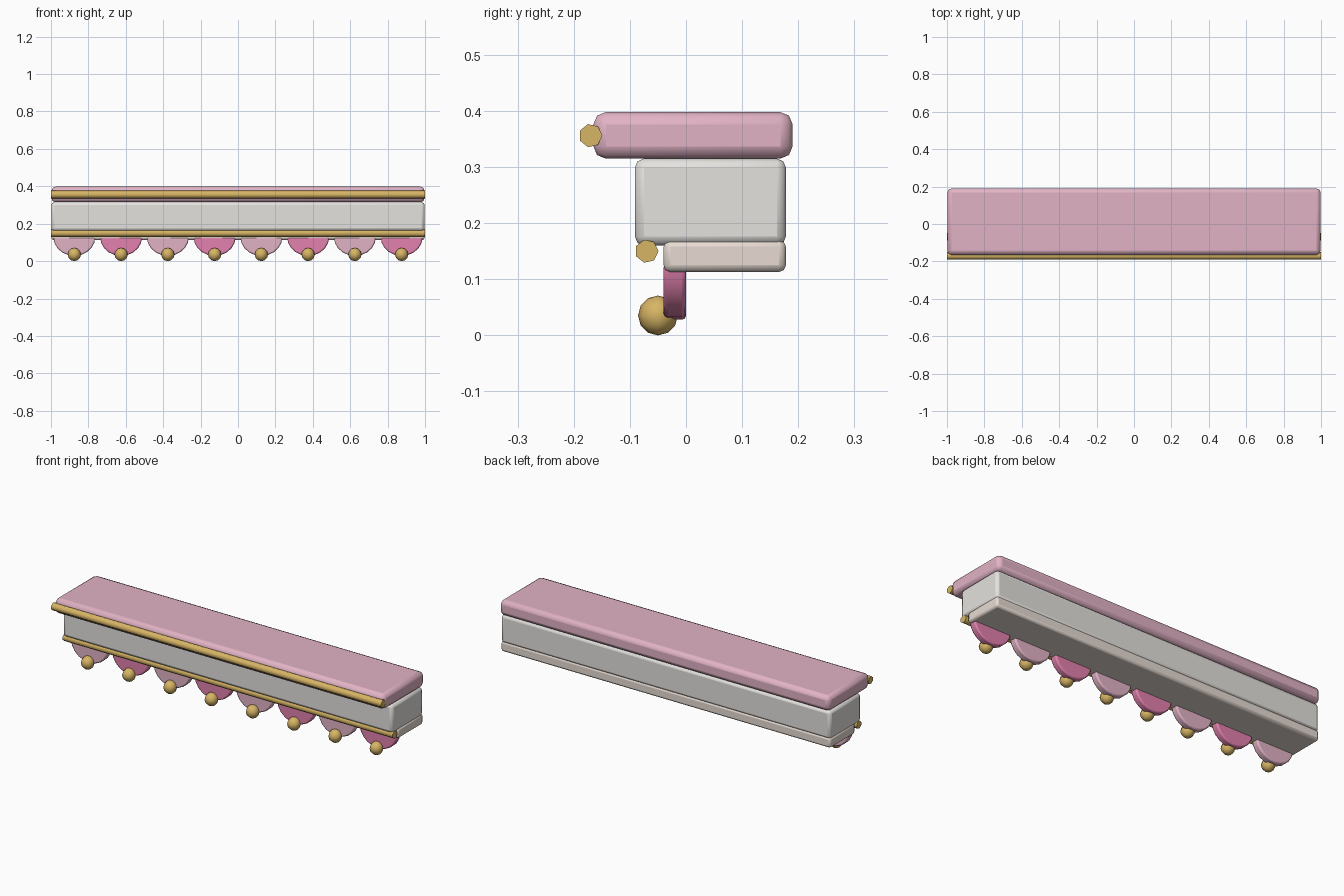
import bpy, bmesh, math
from mathutils import Matrix

if "Cube" in bpy.data.objects:
    bpy.data.objects.remove(bpy.data.objects["Cube"])


def material(name, rgb):
    m = bpy.data.materials.new(name)
    m.diffuse_color = (*rgb, 1)
    m.use_nodes = True
    m.node_tree.nodes["Principled BSDF"].inputs["Base Color"].default_value = m.diffuse_color
    return m


PINK = material("soft_pink", (0.76, 0.45, 0.56))
ROSE = material("rose", (0.76, 0.22, 0.42))
GOLD = material("gold", (0.68, 0.46, 0.13))
STONE = material("pale_stone", (0.78, 0.76, 0.73))
CREAM = material("cream", (0.80, 0.71, 0.65))


def finish(bm, name, mat, bevel=0, segments=2, angle=40):
    bmesh.ops.recalc_face_normals(bm, faces=bm.faces)
    me = bpy.data.meshes.new(name)
    bm.to_mesh(me)
    bm.free()
    ob = bpy.data.objects.new(name, me)
    bpy.context.collection.objects.link(ob)
    me.materials.append(mat)
    if bevel:
        b = ob.modifiers.new("soft_edges", 'BEVEL')
        b.width, b.segments = bevel, segments
        b.limit_method, b.angle_limit = 'ANGLE', math.radians(40)
    bpy.ops.object.select_all(action='DESELECT')
    ob.select_set(True)
    bpy.context.view_layer.objects.active = ob
    bpy.ops.object.shade_smooth_by_angle(angle=math.radians(angle))
    return ob


def slab(name, y0, y1, z0, z1, mat, bevel):
    bm = bmesh.new()
    m = Matrix.Translation((0, (y0 + y1) / 2, (z0 + z1) / 2)) @ Matrix.Diagonal((1.996, y1 - y0, z1 - z0, 1))
    bmesh.ops.create_cube(bm, size=1, matrix=m)
    finish(bm, name, mat, bevel)


def rod(name, y, z):
    bm = bmesh.new()
    m = Matrix.Translation((0, y, z)) @ Matrix.Rotation(math.pi / 2, 4, 'Y')
    bmesh.ops.create_cone(bm, cap_ends=True, segments=7, radius1=0.021, radius2=0.021, depth=2, matrix=m)
    finish(bm, name, GOLD, angle=60)


def scallop(name, x, mat):
    # half-round tongue hanging below the lower moulding
    bm = bmesh.new()
    top, rx, rz, n = 0.128, 0.112, 0.1, 10
    pts = [(x + rx * math.cos(math.pi * i / n), top - rz * math.sin(math.pi * i / n)) for i in range(n + 1)]
    face = bm.faces.new([bm.verts.new((px, -0.04, pz)) for px, pz in pts])
    ext = bmesh.ops.extrude_face_region(bm, geom=[face])
    bmesh.ops.translate(bm, vec=(0, 0.04, 0), verts=[v for v in ext["geom"] if isinstance(v, bmesh.types.BMVert)])
    finish(bm, name, mat, 0.007)


def bead(name, x):
    bm = bmesh.new()
    bmesh.ops.create_uvsphere(bm, u_segments=8, v_segments=6, radius=0.0355,
                              matrix=Matrix.Translation((x, -0.05, 0.0355)))
    finish(bm, name, GOLD, angle=60)


# Stacked cornice body
slab("top_ledge", -0.165, 0.19, 0.315, 0.398, PINK, 0.022)
slab("frieze_band", -0.091, 0.178, 0.16, 0.315, STONE, 0.016)
slab("lower_moulding", -0.04, 0.178, 0.113, 0.17, CREAM, 0.012)

# Gold trims along the front
rod("upper_gold_trim", -0.17, 0.356)
rod("lower_gold_trim", -0.07, 0.15)

# Alternating scallops with gold beads
for i in range(8):
    x = -0.875 + 0.25 * i
    scallop(f"scallop_{i + 1}", x, ROSE if i % 2 else PINK)
    bead(f"bead_{i + 1}", x)
